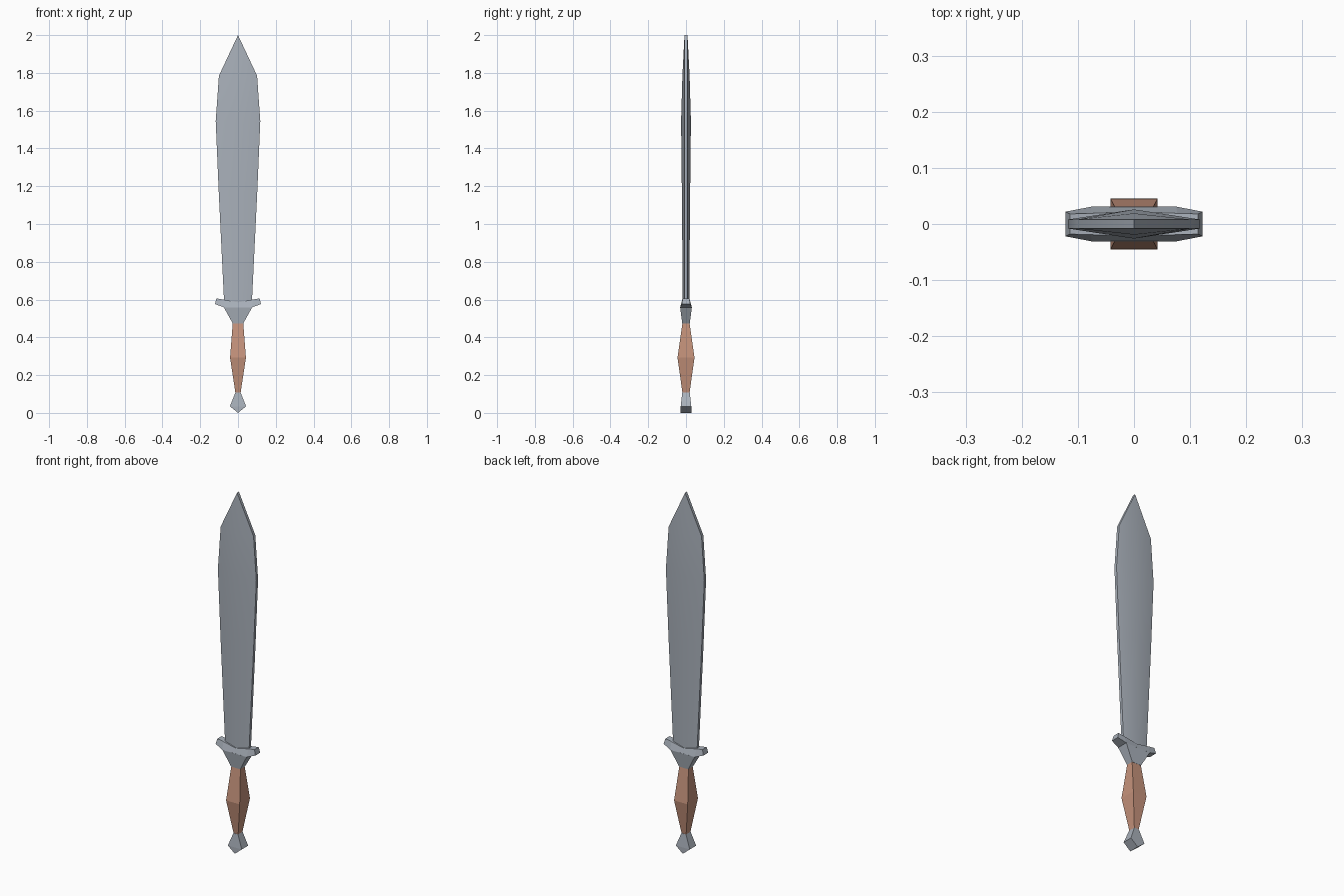
import bpy, math

if "Cube" in bpy.data.objects:
    bpy.data.objects.remove(bpy.data.objects["Cube"])


def material(name, rgb):
    m = bpy.data.materials.new(name)
    m.diffuse_color = (*rgb, 1)
    m.use_nodes = True
    m.node_tree.nodes["Principled BSDF"].inputs["Base Color"].default_value = m.diffuse_color
    return m


steel = material("steel", (0.40, 0.44, 0.495))
leather = material("copper brown", (0.56, 0.29, 0.20))


def loft(name, rings, mat, smooth=None):
    """Skin a stack of equal-length point rings and cap both ends."""
    n = len(rings[0])
    verts = [p for r in rings for p in r]
    faces = [(i * n + j, i * n + (j + 1) % n, (i + 1) * n + (j + 1) % n, (i + 1) * n + j)
             for i in range(len(rings) - 1) for j in range(n)]
    faces += [tuple(reversed(range(n))), tuple(range(len(verts) - n, len(verts)))]
    mesh = bpy.data.meshes.new(name)
    mesh.from_pydata(verts, [], faces)
    mesh.materials.append(mat)
    ob = bpy.data.objects.new(name, mesh)
    bpy.context.collection.objects.link(ob)
    bpy.ops.object.select_all(action='DESELECT')
    ob.select_set(True)
    bpy.context.view_layer.objects.active = ob
    # merge collapsed points and face outwards
    bpy.ops.object.mode_set(mode='EDIT')
    bpy.ops.mesh.select_all(action='SELECT')
    bpy.ops.mesh.remove_doubles(threshold=0.0001)
    bpy.ops.mesh.normals_make_consistent(inside=False)
    bpy.ops.object.mode_set(mode='OBJECT')
    if smooth:
        bpy.ops.object.shade_smooth_by_angle(angle=math.radians(smooth))
    return ob


def box_ring(x, y, z):
    return [(-x, -y, z), (x, -y, z), (x, y, z), (-x, y, z)]


# Blade: hexagonal section with a central ridge and blunt edges
def blade_ring(x, ridge, z, e=0.008):
    return [(-x, -e, z), (0, -ridge, z), (x, -e, z), (x, e, z), (0, ridge, z), (-x, e, z)]


loft("blade", [blade_ring(*r) for r in (
    (0.073, 0.017, 0.575), (0.102, 0.022, 1.17), (0.118, 0.026, 1.545),
    (0.101, 0.019, 1.785), (0.0, 0.008, 2.0))], steel, 30)

# Guard wings: sections along x, wide below and narrow on top
half = [(0.122, 0.022, 0.576, 0.114, 0.018, 0.606),
        (0.075, 0.031, 0.559, 0.077, 0.019, 0.600),
        (0.0, 0.031, 0.557, 0.0, 0.022, 0.585)]


def wing_ring(s, xb, yb, zb, xt, yt, zt):
    return [(s * xb, -yb, zb), (s * xb, yb, zb), (s * xt, yt, zt), (s * xt, -yt, zt)]


loft("guard_wings", [wing_ring(-1, *h) for h in half]
     + [wing_ring(1, *h) for h in reversed(half[:2])], steel)

# Guard collar tapering down to the grip
loft("guard_collar", [box_ring(0.028, 0.020, 0.474), box_ring(0.075, 0.031, 0.559)], steel)

# Grip: two square tapers meeting at the swell
loft("grip", [box_ring(0.014, 0.019, 0.108), box_ring(0.042, 0.045, 0.292),
              box_ring(0.028, 0.019, 0.474)], leather)

# Pommel: kite profile with a bottom edge along y
loft("pommel", [box_ring(0.0, 0.028, 0.0), box_ring(0.043, 0.028, 0.035),
                box_ring(0.014, 0.020, 0.108)], steel)
